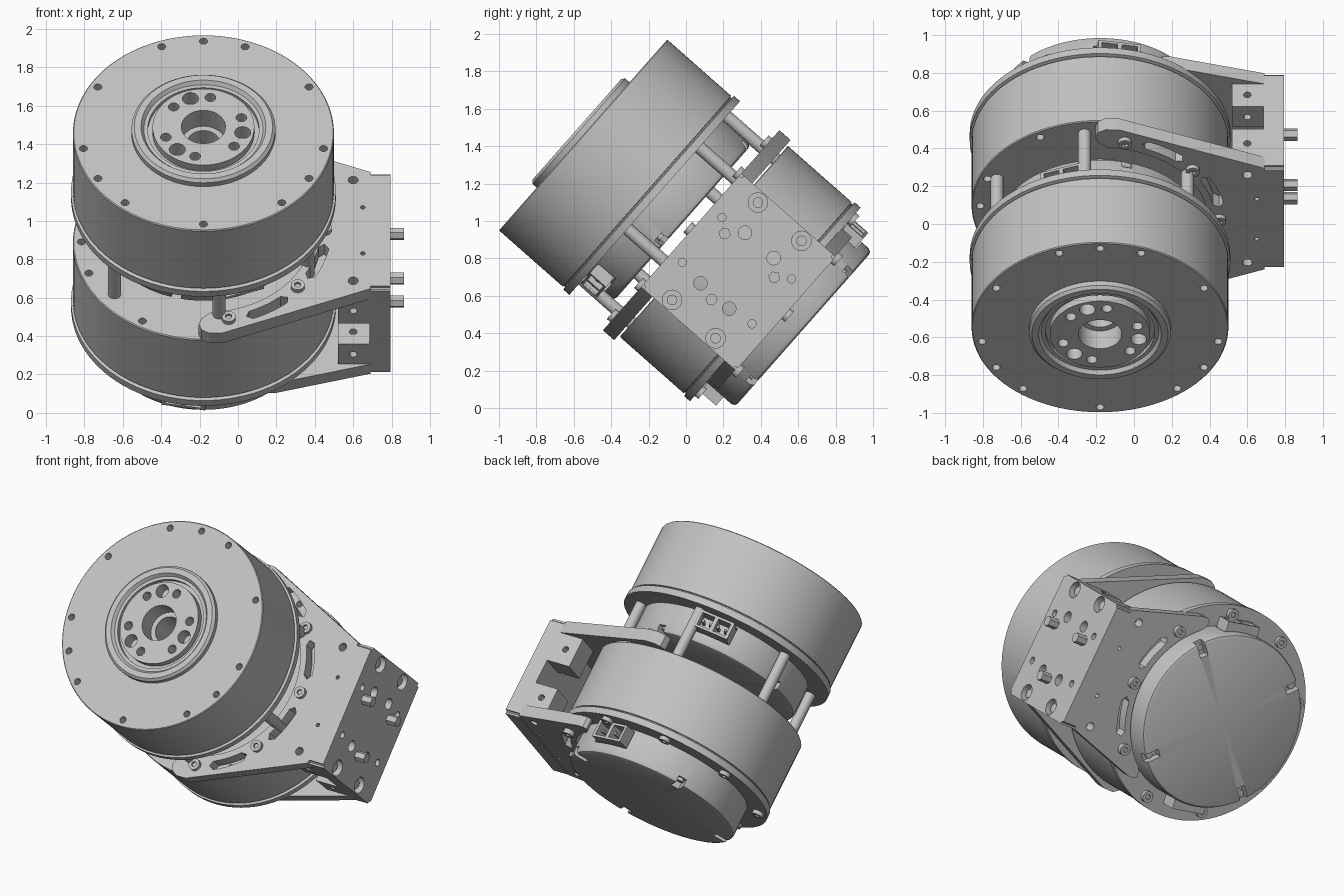
import bpy, bmesh
from math import cos, sin, radians, pi
from mathutils import Matrix, Vector

if "Cube" in bpy.data.objects:
    bpy.data.objects.remove(bpy.data.objects["Cube"])

grey = bpy.data.materials.new("machined_grey")
grey.use_nodes = True
grey.diffuse_color = (0.54, 0.54, 0.54, 1)
grey.node_tree.nodes["Principled BSDF"].inputs["Base Color"].default_value = (0.54, 0.54, 0.54, 1)

# Working frame: z runs along the motor axis, the front face is at z = 0
FRAME = Matrix.Translation((-0.18, -0.55, 1.46)) @ Matrix.Rotation(radians(48.6), 4, 'X')
parts = []


def polar(r, deg, z=0.0):
    return Vector((r * cos(radians(deg)), r * sin(radians(deg)), z))


def finish(name, bm):
    bmesh.ops.recalc_face_normals(bm, faces=bm.faces)
    mesh = bpy.data.meshes.new(name)
    bm.to_mesh(mesh)
    bm.free()
    mesh.materials.append(grey)
    ob = bpy.data.objects.new(name, mesh)
    bpy.context.collection.objects.link(ob)
    parts.append(ob)
    return ob


def add_cyl(bm, centre, r, z0, z1, n=20):
    """Cylinder along the motor axis."""
    at = Matrix.Translation((centre[0], centre[1], (z0 + z1) / 2))
    bmesh.ops.create_cone(bm, cap_ends=True, segments=n, radius1=r, radius2=r,
                          depth=z1 - z0, matrix=at)


def add_cyl_x(bm, x0, x1, y, z, r, n=20):
    """Cylinder along x."""
    at = Matrix.Translation(((x0 + x1) / 2, y, z)) @ Matrix.Rotation(pi / 2, 4, 'Y')
    bmesh.ops.create_cone(bm, cap_ends=True, segments=n, radius1=r, radius2=r,
                          depth=x1 - x0, matrix=at)


def add_box(bm, lo, hi, turn=0):
    lo, hi = Vector(lo), Vector(hi)
    at = (Matrix.Rotation(radians(turn), 4, 'Z') @ Matrix.Translation((lo + hi) / 2)
          @ Matrix.Diagonal((*(hi - lo), 1)))
    bmesh.ops.create_cube(bm, size=1, matrix=at)


def add_prism(bm, outline, z0, z1):
    face = bm.faces.new([bm.verts.new((p[0], p[1], z0)) for p in outline])
    out = bmesh.ops.extrude_face_region(bm, geom=[face])
    moved = [v for v in out["geom"] if isinstance(v, bmesh.types.BMVert)]
    bmesh.ops.translate(bm, verts=moved, vec=(0, 0, z1 - z0))


def cut(ob, bm):
    """Subtract the shapes in bm from ob, then drop the cutter."""
    cutter = finish("cutter", bm)
    cutter.hide_render = True
    mod = ob.modifiers.new("cut", 'BOOLEAN')
    mod.operation, mod.solver, mod.object = 'DIFFERENCE', 'EXACT', cutter
    deps = bpy.context.evaluated_depsgraph_get()
    ob_mesh = bpy.data.meshes.new_from_object(ob.evaluated_get(deps))
    ob.modifiers.clear()
    ob.data = ob_mesh
    parts.remove(cutter)
    bpy.data.objects.remove(cutter)


# Turned outline of a motor: bore, output hub, drum, rear flange, rear cap
MOTOR = [(0, -.3), (.085, -.3), (.085, -.08), (.115, -.08), (.115, .045), (.265, .045),
         (.265, 0), (.29, 0), (.29, .025), (.31, .025), (.325, .045), (.36, .045),
         (.375, .03), (.375, 0), (.675, 0), (.68, -.005), (.68, -.455), (.672, -.458),
         (.672, -.464), (.69, -.468), (.69, -.51), (.555, -.51), (.555, -.685),
         (.547, -.703), (.53, -.71), (0, -.71)]


def motor(name, z, turn):
    bm = bmesh.new()
    vs = [bm.verts.new((r, 0, h)) for r, h in MOTOR]
    es = [bm.edges.new(pair) for pair in zip(vs, vs[1:])]
    bmesh.ops.spin(bm, geom=vs + es, cent=(0, 0, 0), axis=(0, 0, 1), angle=2 * pi,
                   steps=96, use_merge=True)
    bmesh.ops.remove_doubles(bm, verts=bm.verts, dist=1e-5)
    body = finish(name + "_body", bm)

    # Rim holes, hub holes, cap notches and connector recesses
    bm = bmesh.new()
    for k in range(3):
        for d in (0, 60, 20, -20):
            add_cyl(bm, polar(.635, 90 + 120 * k + d), .021, -.06, .02)
        for d, r in ((0, .042), (29, .028), (-29, .028)):
            add_cyl(bm, polar(.208, 109 + 120 * k + d), r, -.04, .08)
    for k in range(4):
        add_box(bm, (.46, -.027, -.75), (.6, .027, -.66), 75 + 90 * k)
    for a in (-70, 110):
        add_box(bm, (.48, -.13, -.64), (.6, .13, -.52), a)
    cut(body, bm)

    bm = bmesh.new()
    for k in range(4):
        add_cyl(bm, polar(.515, 75 + 90 * k), .022, -.68, -.655)
    finish(name + "_cap_screws", bm)

    # Sockets with pins on opposite sides of the cap
    for i, a in enumerate((-70, 110)):
        bm = bmesh.new()
        add_box(bm, (.47, -.115, -.63), (.605, .115, -.515), a)
        sock = finish(f"{name}_socket_{i + 1}", bm)
        bm = bmesh.new()
        for y in (-.095, .012):
            add_box(bm, (.51, y, -.615), (.65, y + .083, -.53), a)
        cut(sock, bm)
        bm = bmesh.new()
        for k in range(4):
            y = -.075 + .05 * k
            add_box(bm, (.5, y - .008, -.58), (.58, y + .008, -.564), a)
        pins = finish(f"{name}_pins_{i + 1}", bm)
        for ob in (sock, pins):
            ob.data.transform(Matrix.Translation((0, 0, z)) @ Matrix.Rotation(radians(turn), 4, 'Z'))
    for ob in parts:
        if ob.name in (name + "_body", name + "_cap_screws"):
            ob.data.transform(Matrix.Translation((0, 0, z)) @ Matrix.Rotation(radians(turn), 4, 'Z'))


motor("front_motor", 0, 0)
motor("rear_motor", -.86, -30)

# Spacer posts between the motors
bm = bmesh.new()
for k in range(6):
    add_cyl(bm, polar(.588, 38 + 60 * k), .034, -.86, -.5)
finish("spacer_posts", bm)


def arc(r, a0, a1, n):
    return [polar(r, a0 + (a1 - a0) * i / n) for i in range(n + 1)]


def side_plate(name, z0, z1, reach, tip, slots):
    upper = tip + [(.87, .405)]
    lower = [(x, -y) for x, y in reversed(upper)]
    bm = bmesh.new()
    add_prism(bm, arc(.57, -reach, reach, 40) + upper + lower, z0, z1)
    plate = finish(name, bm)
    bm = bmesh.new()
    for mid in slots:
        outline = (arc(.665, mid - 9, mid + 9, 8) + [polar(.637, mid + 11.5)]
                   + arc(.61, mid + 9, mid - 9, 8) + [polar(.637, mid - 11.5)])
        add_prism(bm, outline, z0 - .05, z1 + .05)
    for s in (-1, 1):
        add_cyl(bm, (.78, .35 * s), .026, z0 - .02, z1 + .02)
        add_cyl(bm, (.83, .16 * s), .012, z0 - .02, z1 + .02)
    cut(plate, bm)


side_plate("front_side_plate", -.85, -.77, 86,
           [(.02, .585), (-.01, .61), (-.025, .65), (-.01, .69), (.03, .713), (.1, .712)],
           (-58, -20, 20, 58))
side_plate("rear_side_plate", -1.44, -1.365, 54,
           [(.315, .49), (.31, .52), (.33, .54), (.37, .54)], (-20, 20))

# Screw heads with sockets on the plates and on the rear flange
bm, sockets = bmesh.new(), bmesh.new()
spots = [(a, -.78, -.745, -.76, -.7) for a in (-78, -39, 0, 39, 78)]
spots += [(a, -1.47, -1.43, -1.5, -1.455) for a in (-39, 0, 39)]
spots += [(a, -1.395, -1.36, -1.42, -1.385) for a in (-115, -77, 77, 115, 155, 205)]
for a, z0, z1, s0, s1 in spots:
    add_cyl(bm, polar(.632, a), .036, z0, z1)
    add_cyl(sockets, polar(.632, a), .018, s0, s1, 6)
cut(finish("plate_screws", bm), sockets)

# End plate with rounded corners, counterbores, dowel holes and edge screws
bm = bmesh.new()
add_box(bm, (.865, -.405, -1.445), (.975, .405, -.77))
bmesh.ops.bevel(bm, geom=[e for e in bm.edges if abs((e.verts[0].co - e.verts[1].co).x) > .05],
                offset=.02, segments=3, affect='EDGES')
end_plate = finish("end_plate", bm)
bm = bmesh.new()
for s in (-1, 1):
    for z in (-.94, -1.25):
        add_cyl_x(bm, .93, 1.0, s * .347, z, .052, 28)
    for z in (-.995, -1.2):
        add_cyl_x(bm, .8, 1.0, s * .18, z, .036)
    for z in (-.848, -1.345):
        add_cyl_x(bm, .94, 1.0, s * .16, z, .022)
cut(end_plate, bm)

bm = bmesh.new()
for s in (-1, 1):
    for z in (-.94, -1.25):
        add_cyl_x(bm, .9, .955, s * .347, z, .028)
finish("end_plate_screws", bm)

# Hexagonal pegs standing out of the end plate
bm = bmesh.new()
for y, z in ((.105, -.916), (-.206, -1.097), (.105, -1.27)):
    add_cyl_x(bm, .95, 1.045, y, z, .033, 6)
finish("pegs", bm)

# Corner blocks joining the side plates to the end plate
bm, holes = bmesh.new(), bmesh.new()
for s in (-1, 1):
    for z0, z1 in ((-1.37, -1.205), (-1.045, -.845)):
        y0, y1 = sorted((s * .24, s * .405))
        add_box(bm, (.7, y0, z0), (.87, y1, z1))
        turn = Matrix.Translation((.78, s * .4, (z0 + z1) / 2)) @ Matrix.Rotation(pi / 2, 4, 'X')
        bmesh.ops.create_cone(holes, cap_ends=True, segments=16, radius1=.02, radius2=.02,
                              depth=.08, matrix=turn)
    add_cyl(holes, (.78, s * .32), .02, -1.24, -1.18)
cut(finish("corner_blocks", bm), holes)

# Place everything and smooth the round surfaces
bpy.ops.object.select_all(action='DESELECT')
for ob in parts:
    ob.matrix_world = FRAME
    ob.select_set(True)
    bpy.context.view_layer.objects.active = ob
bpy.ops.object.shade_smooth_by_angle(angle=radians(30))
